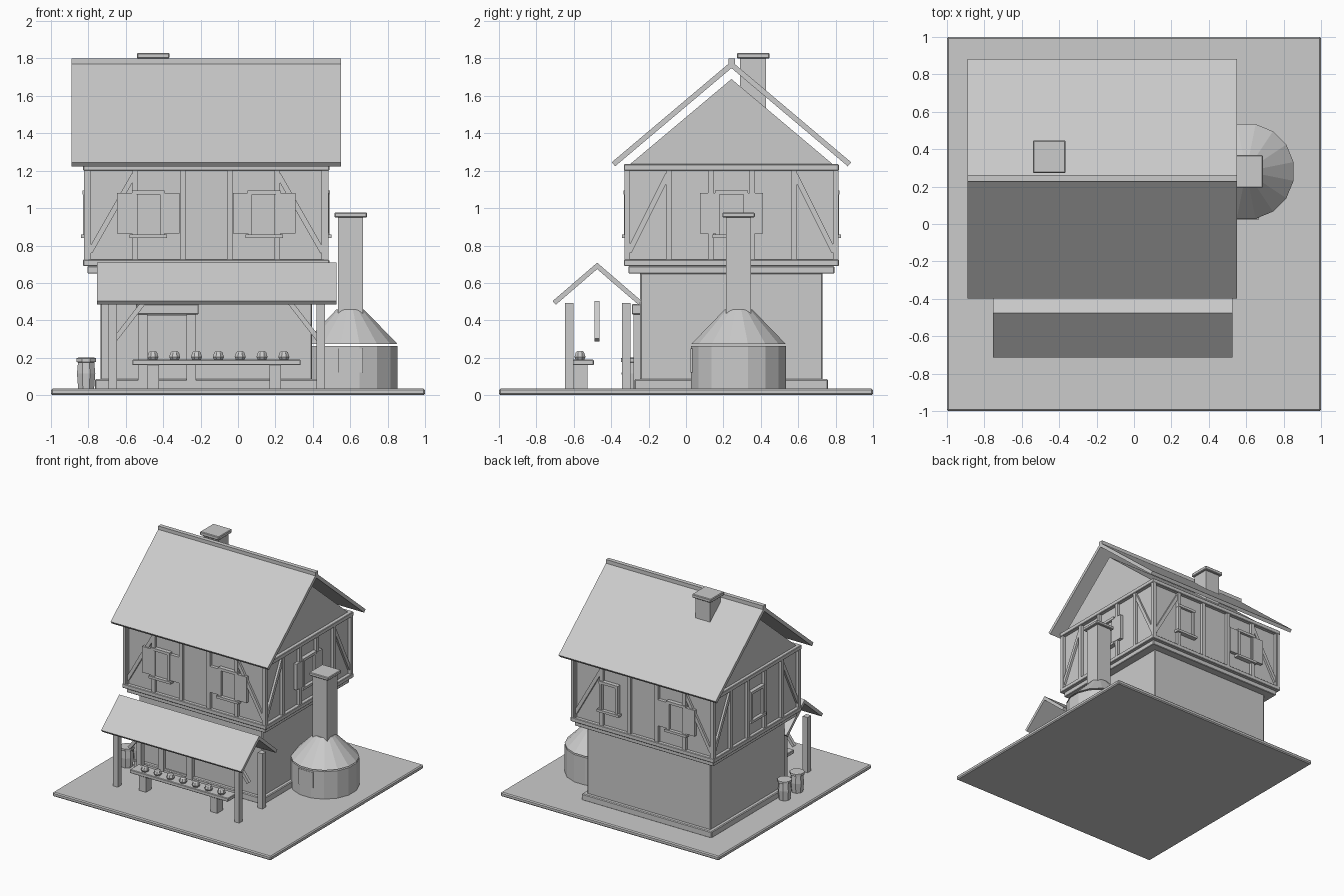
import bpy, bmesh, math
from mathutils import Vector, Matrix

if "Cube" in bpy.data.objects:
    bpy.data.objects.remove(bpy.data.objects["Cube"])

clay = bpy.data.materials.new("pale_grey")
clay.diffuse_color = (0.6, 0.6, 0.6, 1)
clay.use_nodes = True
clay.node_tree.nodes["Principled BSDF"].inputs["Base Color"].default_value = clay.diffuse_color


def make(name, verts, faces, bevel=0.0):
    me = bpy.data.meshes.new(name)
    me.from_pydata(verts, [], faces)
    bm = bmesh.new()
    bm.from_mesh(me)
    bmesh.ops.recalc_face_normals(bm, faces=bm.faces)
    bm.to_mesh(me)
    bm.free()
    me.materials.append(clay)
    ob = bpy.data.objects.new(name, me)
    bpy.context.collection.objects.link(ob)
    if bevel:
        m = ob.modifiers.new("bevel", 'BEVEL')
        m.width, m.segments = bevel, 1
    return ob


def prism(name, profile, x0, x1, bevel=0.0):
    """Extrude a (y, z) outline along x."""
    n = len(profile)
    verts = [(x, y, z) for x in (x0, x1) for y, z in profile]
    faces = [tuple(range(n)), tuple(range(n, 2 * n))]
    faces += [(i, (i + 1) % n, n + (i + 1) % n, n + i) for i in range(n)]
    return make(name, verts, faces, bevel)


def box(name, x0, x1, y0, y1, z0, z1, bevel=0.0):
    return prism(name, [(y0, z0), (y1, z0), (y1, z1), (y0, z1)], x0, x1, bevel)


def lathe(name, profile, sides, loc):
    """Spin an (r, z) outline around a vertical axis and cap the ends."""
    verts, faces, k = [], [], len(profile)
    for r, z in profile:
        for i in range(sides):
            a = 2 * math.pi * (i + 0.5) / sides
            verts.append((loc[0] + r * math.cos(a), loc[1] + r * math.sin(a), loc[2] + z))
    for j in range(k - 1):
        for i in range(sides):
            n = (i + 1) % sides
            faces.append((j * sides + i, j * sides + n, (j + 1) * sides + n, (j + 1) * sides + i))
    faces += [tuple(range(sides)), tuple(range((k - 1) * sides, k * sides))]
    return make(name, verts, faces)


def beam(name, a, b, width, depth, out):
    """Straight timber from a to b; depth runs along the direction out."""
    a, b, out = Vector(a), Vector(b), Vector(out)
    side = (b - a).cross(out).normalized() * width / 2
    o = out * depth / 2
    verts = [p + s * side + t * o for p in (a, b) for s, t in ((-1, -1), (1, -1), (1, 1), (-1, 1))]
    return make(name, verts, [(0, 1, 2, 3), (4, 5, 6, 7), (0, 1, 5, 4), (1, 2, 6, 5),
                              (2, 3, 7, 6), (3, 0, 4, 7)])


def slopes(name, x0, x1, ridge_y, ridge_z, run, drop, thick):
    """Two roof slabs meeting at a ridge."""
    length = math.hypot(run, drop)
    ny, nz = drop / length * thick, run / length * thick
    for s, side in ((-1, "front"), (1, "back")):
        prism(f"{name}_{side}", [(ridge_y, ridge_z), (ridge_y + s * run, ridge_z - drop),
                                 (ridge_y + s * (run - ny), ridge_z - drop - nz),
                                 (ridge_y, ridge_z - thick * length / run)], x0, x1)


CX, CY = -0.17, 0.243

# Ground plate, ground floor and jetty
box("ground_plate", -1, 1, -1, 1, 0, 0.035, 0.008)
box("ground_floor", -0.735, 0.395, -0.245, 0.73, 0.03, 0.655, 0.006)
box("plinth", -0.765, 0.425, -0.275, 0.76, 0.03, 0.085, 0.006)
box("jetty", -0.805, 0.465, -0.308, 0.793, 0.65, 0.69, 0.004)
box("upper_floor", -0.80, 0.457, -0.302, 0.787, 0.69, 1.22)
box("sill_beam", -0.828, 0.488, -0.332, 0.817, 0.69, 0.725, 0.004)
box("top_plate", -0.828, 0.488, -0.332, 0.817, 1.2, 1.235, 0.004)

# Main roof, gable and chimney
prism("gable", [(-0.305, 1.23), (0.79, 1.23), (CY, 1.69)], -0.80, 0.457)
slopes("roof", -0.89, 0.55, CY, 1.785, 0.64, 0.54, 0.028)
box("ridge_cap", -0.89, 0.55, 0.227, 0.262, 1.765, 1.80)
box("chimney", -0.52, -0.385, 0.29, 0.427, 1.45, 1.805)
box("chimney_cap", -0.54, -0.367, 0.272, 0.447, 1.80, 1.83, 0.005)

# Timber framing and windows, wall by wall: u runs along the wall, out is the wall normal
walls = {  # out, half length, distance from house centre, window offsets, windows with shutters
    "front": ((0, -1, 0), 0.632, 0.545, (-0.31, 0.31), (0, 1)),
    "back": ((0, 1, 0), 0.632, 0.545, (-0.31, 0.31), (1,)),
    "right": ((1, 0, 0), 0.558, 0.629, (0.0,), (0,)),
    "left": ((-1, 0, 0), 0.558, 0.629, (0.0,), ()),
}
for wall, (out, half, dist, windows, shuttered) in walls.items():
    out = Vector(out)
    along = Vector((-out.y, out.x, 0))

    def point(u, d, z):
        return Vector((CX, CY, z)) + along * u + out * (dist + d)

    def panel(name, u0, u1, z0, z1, d):
        um = (u0 + u1) / 2
        beam(f"{wall}_{name}", point(um, d / 2, z0), point(um, d / 2, z1), u1 - u0, d, out)

    for i in range(6):
        u = -half + i * 2 * half / 5
        panel("corner_post" if i in (0, 5) else "stud", u - 0.015, u + 0.015, 0.72, 1.205, 0.024)
    for s in (-1, 1):
        beam(f"{wall}_brace", point(s * (half - 0.01), 0.009, 0.765),
             point(s * half * 0.61, 0.009, 1.18), 0.028, 0.018, out)
    for k, u in enumerate(windows):
        panel("window_pane", u - 0.075, u + 0.075, 0.86, 1.085, 0.012)
        for s in (-1, 1):
            panel("window_jamb", u + s * 0.075 - 0.011, u + s * 0.075 + 0.011, 0.86, 1.075, 0.03)
            if k in shuttered:
                v = u + s * 0.127
                panel("shutter", v - 0.041, v + 0.041, 0.865, 1.08, 0.027)
        panel("window_head", u - 0.088, u + 0.088, 1.073, 1.095, 0.033)
        panel("window_sill", u - 0.1, u + 0.1, 0.84, 0.86, 0.04)

# Door
box("door", -0.485, -0.275, -0.255, -0.24, 0.035, 0.425)
box("door_lintel", -0.545, -0.21, -0.29, -0.24, 0.432, 0.487, 0.004)
for x in (-0.51, -0.25):
    box("door_jamb", x - 0.025, x + 0.025, -0.28, -0.24, 0.035, 0.433)

# Porch
slopes("porch_roof", -0.755, 0.527, -0.475, 0.708, 0.238, 0.205, 0.026)
for x, s in ((-0.67, 1), (0.443, -1)):
    for y in (-0.625, -0.32):
        box("porch_post", x - 0.022, x + 0.022, y - 0.023, y + 0.023, 0.03, 0.493)
    beam("porch_brace", (x + s * 0.01, -0.475, 0.295), (x + s * 0.165, -0.475, 0.495),
         0.026, 0.026, (0, 1, 0))

# Bench with a row of pots
box("bench_top", -0.565, 0.335, -0.61, -0.493, 0.16, 0.19, 0.004)
for x in (-0.453, 0.2):
    box("bench_leg", x - 0.031, x + 0.031, -0.602, -0.527, 0.03, 0.165)
for i in range(7):
    lathe("pot", [(0.025, 0), (0.032, 0.014), (0.024, 0.038), (0.016, 0.045)], 8,
          (-0.455 + i * 0.1167, -0.567, 0.19))

# Barrels by the front corner
for y in (-0.13, -0.295):
    lathe("barrel", [(0.046, 0), (0.053, 0.08), (0.047, 0.14), (0.057, 0.143), (0.057, 0.162),
                     (0.048, 0.165)], 8, (-0.812, y, 0.035))

# Kiln with its own flue
lathe("kiln_body", [(0.258, 0), (0.258, 0.227)], 16, (0.6, 0.281, 0.035))
lathe("kiln_cone", [(0.258, 0), (0.075, 0.185)], 16, (0.6, 0.281, 0.273))
box("kiln_door", 0.535, 0.668, 0.025, 0.06, 0.12, 0.25)
box("kiln_flue", 0.535, 0.668, 0.214, 0.348, 0.40, 0.955)
box("kiln_flue_cap", 0.515, 0.69, 0.194, 0.368, 0.95, 0.977, 0.005)
